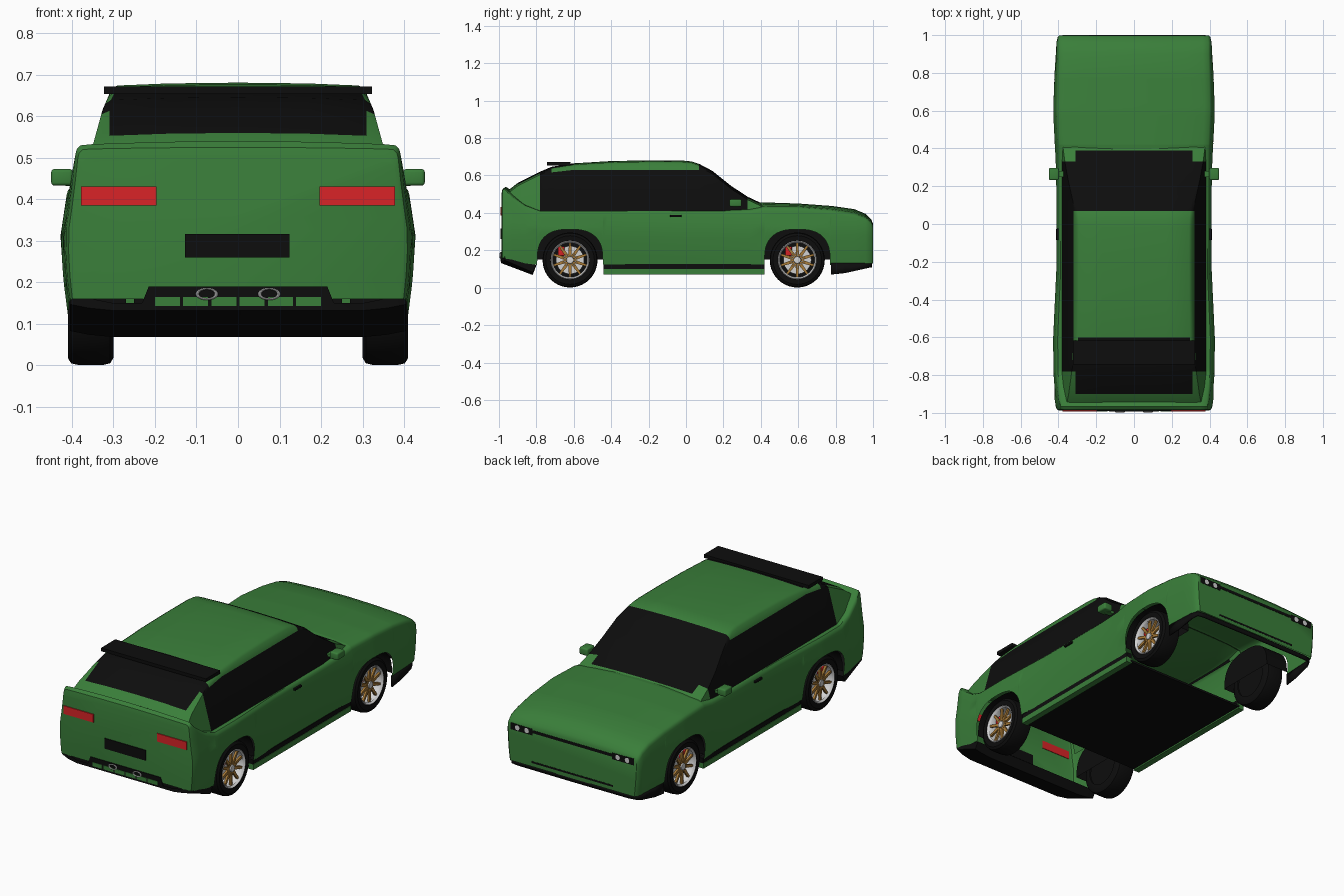
import bpy, bmesh, math
from mathutils import Matrix, Vector

cube = bpy.data.objects.get("Cube")
if cube:
    bpy.data.objects.remove(cube)


def material(name, *rgb):
    mat = bpy.data.materials.new(name)
    mat.use_nodes = True
    color = (*rgb, 1)
    mat.diffuse_color = color
    mat.node_tree.nodes["Principled BSDF"].inputs["Base Color"].default_value = color
    return mat


GREEN = material("green paint", .042, .21, .042)
BLACK = material("black trim", .004, .004, .004)
RED = material("red", .7, .017, .02)
GOLD = material("gold spokes", .4, .2, .04)
SILVER = material("silver", .65, .65, .65)


def finish(name, bm, mats, smooth=True):
    bmesh.ops.recalc_face_normals(bm, faces=bm.faces)
    mesh = bpy.data.meshes.new(name)
    bm.to_mesh(mesh)
    bm.free()
    for mat in mats:
        mesh.materials.append(mat)
    obj = bpy.data.objects.new(name, mesh)
    bpy.context.collection.objects.link(obj)
    if smooth:
        bpy.ops.object.select_all(action="DESELECT")
        obj.select_set(True)
        bpy.context.view_layer.objects.active = obj
        bpy.ops.object.shade_smooth_by_angle(angle=math.radians(35))
    return obj


def loft(name, rings, mats, rule=None, closed=False, caps=False):
    """Skin a row of point rings; rule(column, ring) picks the colour."""
    bm = bmesh.new()
    rows = [[bm.verts.new(p) for p in ring] for ring in rings]
    count = len(rows[0])
    for r in range(len(rows) - 1):
        for c in range(count if closed else count - 1):
            d = (c + 1) % count
            face = bm.faces.new((rows[r][c], rows[r][d], rows[r + 1][d], rows[r + 1][c]))
            if rule:
                face.material_index = rule(c, r)
    if caps:
        bm.faces.new(rows[0])
        bm.faces.new(rows[-1])
    return finish(name, bm, mats)


def box(name, center, size, mat, bevel=0):
    bm = bmesh.new()
    bmesh.ops.create_cube(bm, size=1, matrix=Matrix.Translation(center) @ Matrix.Diagonal((*size, 1)))
    if bevel:
        bmesh.ops.bevel(bm, geom=bm.edges[:], offset=bevel, segments=3, affect="EDGES", profile=.5)
    return finish(name, bm, [mat], smooth=bool(bevel))


def lathe(name, profile, center, mat, side=1, steps=40):
    """Spin an (x, radius) profile round the axle."""
    rings = []
    for i in range(steps + 1):
        a = math.tau * i / steps
        rings.append([Vector(center) + Vector((side * x, r * math.cos(a), r * math.sin(a))) for x, r in profile])
    obj = loft(name, rings, [mat])
    bm = bmesh.new()
    bm.from_mesh(obj.data)
    bmesh.ops.remove_doubles(bm, verts=bm.verts, dist=.0001)
    bmesh.ops.recalc_face_normals(bm, faces=bm.faces)
    bm.to_mesh(obj.data)
    bm.free()
    return obj


def sample(table, at):
    """Linear lookup in a table sorted by its first column."""
    if at <= table[0][0]:
        return table[0][1:]
    for a, b in zip(table, table[1:]):
        if at <= b[0]:
            t = (at - a[0]) / (b[0] - a[0])
            return [p + (q - p) * t for p, q in zip(a[1:], b[1:])]
    return table[-1][1:]


def mirrored(half):
    return half + [(-x, y, z) for x, y, z in reversed(half[:-1])]


# Body shell: y, half width, bottom, shoulder, centre height
AXLES = (-.62, .595)
HUB, ARCH = .15, .175
BODY = [(-.987, .40, .16, .49, .5), (-.982, .41, .16, .52, .525), (-.965, .417, .155, .53, .54),
        (-.93, .42, .15, .49, .52), (-.86, .423, .13, .44, .45), (-.78, .427, .12, .41, .415),
        (-.6, .428, .125, .41, .415), (-.42, .42, .125, .41, .415), (-.25, .412, .125, .41, .415),
        (.2, .412, .125, .41, .415), (.34, .415, .125, .415, .45), (.42, .42, .125, .43, .456),
        (.6, .428, .125, .43, .45), (.78, .422, .12, .415, .437), (.9, .415, .125, .395, .42),
        (.96, .412, .13, .375, .395), (.99, .405, .13, .35, .365), (.999, .395, .13, .335, .345)]
BULGE = [(.1, .955), (.2, .985), (.31, 1), (.41, .965), (.54, .93)]


def arch_height(u):
    return HUB + .162 * max(0, 1 - abs(u / ARCH) ** 2.6) ** (1 / 2.6)


stations = {row[0]: None for row in BODY if all(abs(row[0] - a) > ARCH for a in AXLES)}
for axle in AXLES:
    for i in range(25):
        u = -ARCH * math.cos(math.pi * i / 24)
        stations[axle + u] = arch_height(u)
    for s in (-1, 1):
        stations[axle + s * (ARCH + .001)] = None

rings = []
for y in sorted(stations):
    width, bottom, shoulder, crown = sample(BODY, y)
    low = stations[y] or bottom
    half = []
    for k in range(7):
        z = low + (shoulder - .02 - low) * k / 6
        half.append((width * sample(BULGE, z)[0], y, z))
    edge = half[-1][0]
    half += [(edge - .003, y, shoulder - .009), (edge - .012, y, shoulder)]
    for f in (.9, .7, .4, 0):
        half.append((edge * f, y, crown - (crown - shoulder) * f * f * .9))
    rings.append(mirrored(half))
loft("body_shell", rings, [GREEN], caps=True)

# Cabin: glass and roof in one skin, coloured by panel
ROOF = [(-.945, .525), (-.9, .56), (-.78, .62), (-.72, .646), (-.6, .665), (-.4, .677), (-.2, .681),
        (-.02, .68), (.03, .675), (.07, .662), (.14, .625), (.24, .545), (.33, .486), (.39, .458), (.42, .44)]
TUMBLE = [(.4, .385), (.54, .347), (.62, .325), (.65, .31), (.68, .3)]
rings = []
for y, top in ROOF:
    glass = max(.41, min(.63, top - .03))
    half = [(sample(TUMBLE, z)[0], y, z) for z in (.4, (.4 + glass) / 2, glass, top - .016)]
    inner = min(.31, half[-1][0] - .014)
    half += [(inner, y, top - .007), (.17, y, top - .002), (0, y, top)]
    rings.append(mirrored(half))


def cabin_color(column, ring):
    y = (ROOF[ring][0] + ROOF[ring + 1][0]) / 2
    panel = min(column, 11 - column)
    if panel < 2:
        return int(-.78 < y < .33)
    if panel < 4:
        return int(-.78 < y < -.72 or .07 < y < .33)
    return int(-.9 < y < -.6 or .07 < y < .39)


loft("cabin", rings, [GREEN, BLACK], cabin_color)
box("roof_spoiler", (0, -.68, .663), (.645, .125, .018), BLACK)
box("floor", (0, -.01, .085), (.75, .86, .012), BLACK)


# Front lip wraps round the nose
def wrap_point(x, y, low, high):
    return [(x, y, low), (x, y, high)]


lip = [(.408, .775, .07), (.405, .85, .078), (.4, .95, .1), (.385, .985, .108), (.34, .992, .108), (0, .994, .108)]
front_lip = loft("front_lip", [wrap_point(x, y, z, .132) for x, y, z in mirrored(lip)], [BLACK])
front_lip.modifiers.new("thickness", "SOLIDIFY").thickness = .008

# Rear diffuser: sloped tray with raised corners
tray = []
for x, lift in ((-.405, .03), (-.36, .012), (-.3, 0), (.3, 0), (.36, .012), (.405, .03)):
    back = -.99 + lift * .7
    tray.append([(x, back, .15 + lift), (x, back, .132 + lift / 2), (x, -.82, .068 + lift / 2), (x, -.8, .12)])
loft("rear_diffuser", tray, [BLACK], caps=True)
vent = [(.235, .14), (.215, .19), (-.215, .19), (-.235, .14)]
loft("diffuser_vent", [[(x, y, z) for x, z in vent] for y in (-.985, -.991)], [BLACK], closed=True, caps=True)
for i in range(6):
    box("vent_cell", ((i - 2.5) * .068, -.991, .154), (.06, .004, .022), GREEN)

# Rear details
box("plate_recess", (-.002, -.988, .288), (.252, .008, .057), BLACK)
for s in (-1, 1):
    box("tail_light", (s * .287, -.988, .408), (.182, .008, .045), RED)
    bpy.ops.mesh.primitive_torus_add(location=(s * .075, -.993, .172), rotation=(math.pi / 2, 0, 0),
                                     major_radius=.023, minor_radius=.004, major_segments=24, minor_segments=8)
    pipe = bpy.context.object
    pipe.name = "exhaust_tip"
    pipe.scale.y = .55
    pipe.data.materials.append(SILVER)

# Nose details
box("grille_strip", (0, .9975, .325), (.5, .006, .016), BLACK)
box("lower_grille", (0, .9975, .155), (.5, .005, .01), BLACK)
for s in (-1, 1):
    box("headlight_panel", (s * .312, .9975, .322), (.135, .006, .036), BLACK)
    for x in (.28, .338):
        lathe("headlight_lens", [(0, 0), (0, .014)], (0, 0, 0), SILVER, steps=16)
        lens = bpy.context.object
        lens.rotation_euler.z = math.pi / 2
        lens.location = (s * x, 1.0012, .322)

# Side details
for s in (-1, 1):
    box("sill", (s * .385, -.01, .086), (.035, .86, .03), GREEN)
    box("sill_strip", (s * .385, -.01, .113), (.03, .86, .028), BLACK)
    box("door_handle", (s * .405, -.055, .383), (.014, .06, .012), BLACK, .003)
    box("mirror", (s * .424, .265, .453), (.052, .065, .04), GREEN, .008)
    box("mirror_arm", (s * .385, .265, .44), (.06, .03, .016), GREEN)

# Wheels, brakes and arch liners
TYRE = [(.3, .1), (.3, .13), (.308, .143), (.325, .147), (.385, .147), (.402, .143), (.41, .13), (.408, .104), (.395, .1)]
RIM = [(.31, .098), (.36, .092), (.395, .096), (.406, .104), (.41, .1), (.4, .092)]


def bar(bm, a, b, width, depth, x):
    a, b = Vector(a), Vector(b)
    mid, along = (a + b) / 2, b - a
    turn = Matrix.Rotation(math.atan2(along.y, along.x), 4, "X")
    place = Matrix.Translation((x, mid.x, mid.y)) @ turn @ Matrix.Diagonal((depth, along.length, width, 1))
    bmesh.ops.create_cube(bm, size=1, matrix=place)


def polar(radius, angle):
    return radius * math.cos(angle), radius * math.sin(angle)


for axle in AXLES:
    for s in (-1, 1):
        hub = (0, axle, HUB - .002)
        lathe("tyre", TYRE, hub, BLACK, s)
        lathe("rim", RIM, hub, SILVER, s)
        lathe("wheel_back", [(.305, 0), (.305, .1)], hub, BLACK, s)
        lathe("brake_disc", [(.35, 0), (.35, .075), (.34, .075)], hub, SILVER, s)
        lathe("hub_cap", [(.38, .022), (.402, .018), (.404, 0)], hub, SILVER, s, 20)
        bm = bmesh.new()
        for i in range(10):
            angle = math.tau * i / 10
            for tilt in (-.3, .3):
                bar(bm, polar(.018, angle), polar(.096, angle + tilt), .008, .012, s * .39)
        spokes = finish("spokes", bm, [GOLD], False)
        spokes.location = hub
        box("brake_caliper", (s * .365, axle - .047, HUB + .045), (.03, .036, .05), RED, .006)
        outline = [(axle - ARCH * math.cos(math.pi * i / 24), arch_height(ARCH * math.cos(math.pi * i / 24)))
                   for i in range(25)]
        liner = [[(s * x, y, z) for y, z in outline] for x in (.408, .27)]
        loft("arch_liner", liner, [BLACK])
        bm = bmesh.new()
        bm.faces.new([bm.verts.new(p) for p in liner[1]])
        finish("arch_wall", bm, [BLACK], False)
